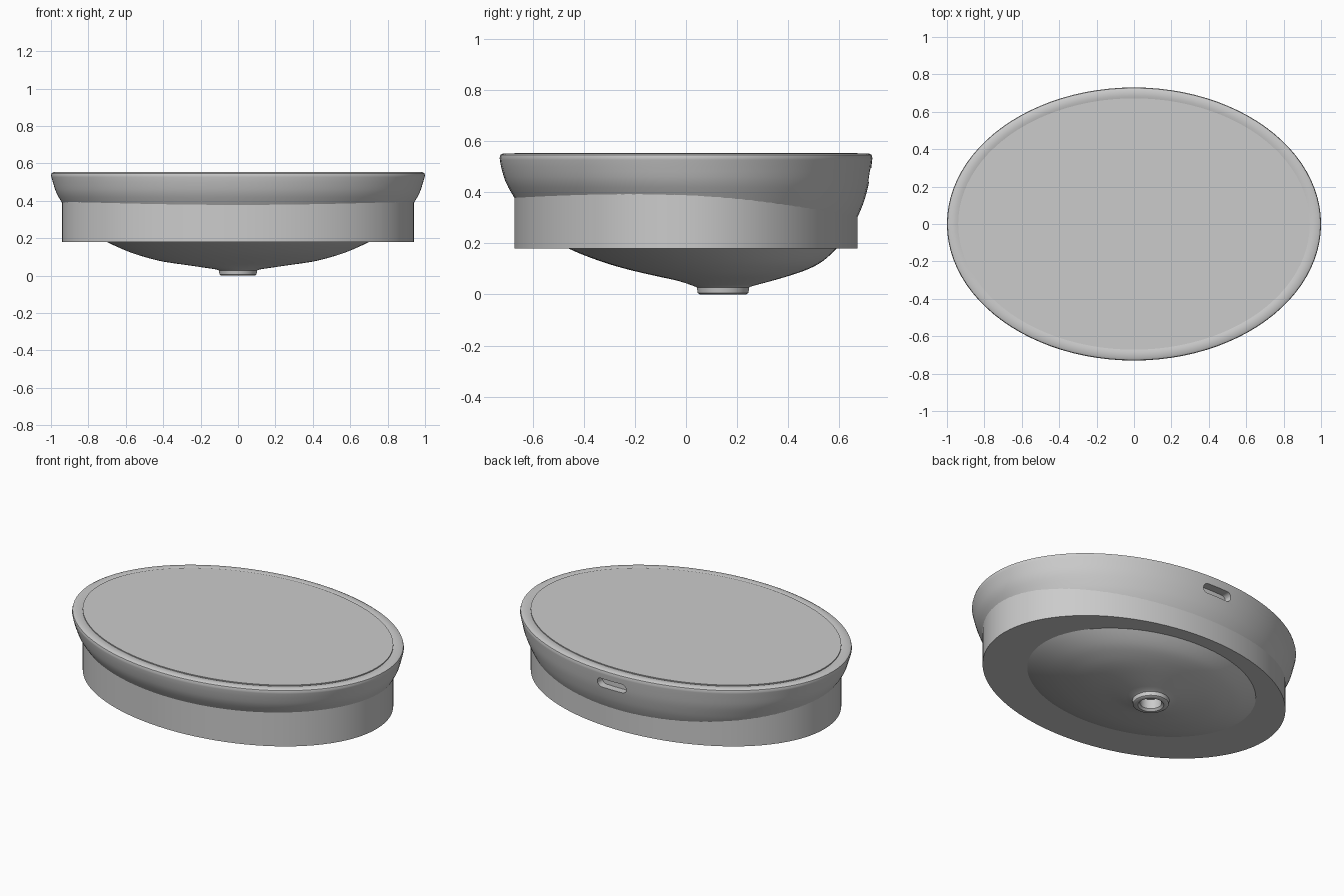
import bpy, bmesh
from math import sin, cos, pi

if "Cube" in bpy.data.objects:
    bpy.data.objects.remove(bpy.data.objects["Cube"])

SEG = 96


def finish(name, bm):
    bmesh.ops.recalc_face_normals(bm, faces=bm.faces)
    mesh = bpy.data.meshes.new(name)
    bm.to_mesh(mesh)
    bm.free()
    obj = bpy.data.objects.new(name, mesh)
    bpy.context.collection.objects.link(obj)
    return obj


def activate(obj):
    bpy.ops.object.select_all(action='DESELECT')
    obj.select_set(True)
    bpy.context.view_layer.objects.active = obj


def loft(name, levels, closed):
    """Skin ellipses given as (z, half width, front extent, back extent)."""
    bm = bmesh.new()
    rings = []
    for z, a, f, b in levels:
        rings.append([bm.verts.new((a * cos(2 * pi * i / SEG),
                                    (b - f) / 2 + (b + f) / 2 * sin(2 * pi * i / SEG), z))
                      for i in range(SEG)])
    pairs = list(zip(rings, rings[1:]))
    if closed:
        pairs.append((rings[-1], rings[0]))
    else:
        bm.faces.new(rings[0])
        bm.faces.new(rings[-1])
    for p, q in pairs:
        for i in range(SEG):
            j = (i + 1) % SEG
            bm.faces.new((p[i], p[j], q[j], q[i]))
    return finish(name, bm)


def smooth_levels(pts, steps=3):
    """Catmull-Rom curve through the levels."""
    out = []
    for k in range(len(pts) - 1):
        quad = [pts[max(k - 1, 0)], pts[k], pts[k + 1], pts[min(k + 2, len(pts) - 1)]]
        for s in range(steps):
            t = s / steps
            out.append(tuple(0.5 * (2 * p1 + (p2 - p0) * t
                                    + (2 * p0 - 5 * p1 + 4 * p2 - p3) * t * t
                                    + (3 * p1 - p0 - 3 * p2 + p3) * t ** 3)
                             for p0, p1, p2, p3 in zip(*quad)))
    return out + [pts[-1]]


DRAIN_Y = 0.145


def drain_ring(z, r):
    return (z, r, r - DRAIN_Y, r + DRAIN_Y)


# Outer bowl profile: drain boss up to rim
outer = smooth_levels([
    (.033, .115, -.03, .26), (.053, .25, .03, .335), (.075, .40, .13, .41),
    (.10, .50, .235, .48), (.13, .59, .335, .535), (.18, .70, .46, .59),
    (.24, .80, .55, .638), (.30, .875, .615, .67), (.34, .91, .648, .688),
    (.38, .935, .673, .702), (.44, .97, .706, .717), (.50, .99, .724, .726),
    (.535, 1.0, .73, .73)])
inner = [(z + .04, a - .045, f - .04, b - .04) for z, a, f, b in reversed(outer) if z < .46]

# Basin: one closed solid with drain hole
boss = [drain_ring(.012, .06), drain_ring(0, .072), drain_ring(0, .09),
        drain_ring(.006, .099), drain_ring(.028, .103)]
rim = [(.547, .997, .727, .727), (.553, .985, .715, .715),
       (.553, .955, .685, .685), (.547, .935, .665, .665)]
basin = loft("basin", boss + outer + rim + inner + [drain_ring(.07, .06)], True)

# Overflow slot cut through the back wall
bm = bmesh.new()
cap = []
for side in (1, -1):
    for i in range(9):
        t = -pi / 2 + pi * i / 8
        cap.append((side * (.07 + .028 * cos(t)), .62, .468 + side * .028 * sin(t)))
face = bm.faces.new([bm.verts.new(c) for c in cap])
ext = bmesh.ops.extrude_face_region(bm, geom=[face])
bmesh.ops.translate(bm, vec=(0, .2, 0),
                    verts=[g for g in ext["geom"] if isinstance(g, bmesh.types.BMVert)])
cutter = finish("overflow_cutter", bm)
cutter.hide_render = True
mod = basin.modifiers.new("overflow", 'BOOLEAN')
mod.operation = 'DIFFERENCE'
mod.solver = 'EXACT'
mod.object = cutter
activate(basin)
bpy.ops.object.modifier_apply(modifier=mod.name)
bpy.data.objects.remove(cutter)

# Counter cutout: straight oval block through the basin
cutout = loft("counter_cutout", [(.18, .94, .672, .672), (.555, .94, .672, .672)], False)

for obj in (basin, cutout):
    activate(obj)
    bpy.ops.object.shade_smooth_by_angle(angle=pi / 5)
